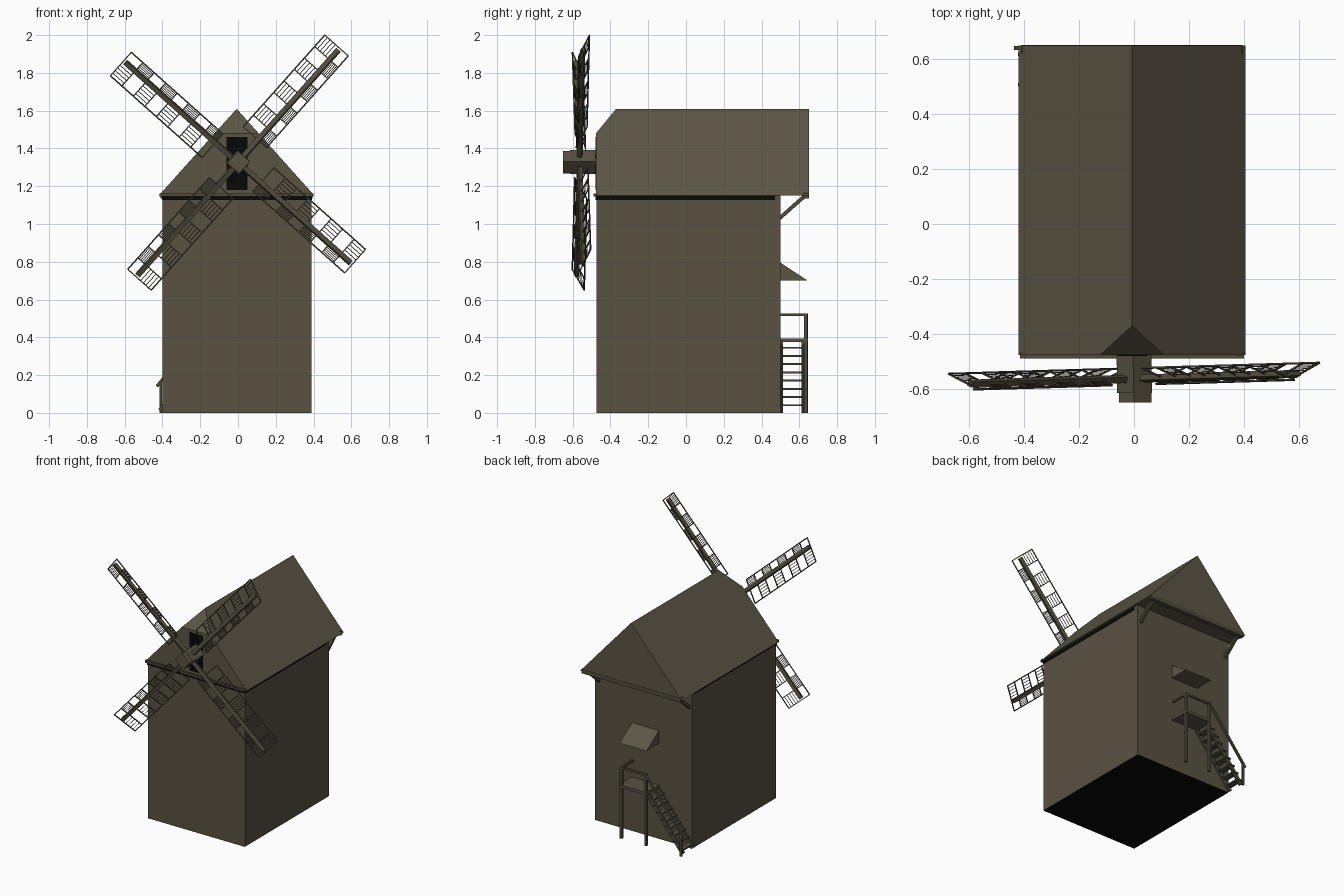
import bpy, bmesh, math
from mathutils import Vector, Matrix

if "Cube" in bpy.data.objects:
    bpy.data.objects.remove(bpy.data.objects["Cube"])


def material(name, rgb):
    m = bpy.data.materials.new(name)
    m.diffuse_color = (*rgb, 1)
    m.use_nodes = True
    m.node_tree.nodes["Principled BSDF"].inputs["Base Color"].default_value = m.diffuse_color
    return m


WOOD = material("weathered_wood", (0.100, 0.085, 0.055))
ROOF = material("roof_boards", (0.108, 0.091, 0.060))
BEAM = material("dark_timber", (0.080, 0.070, 0.046))
BLACK = material("black_opening", (0.002, 0.002, 0.002))


def finish(bm, name, *mats):
    bmesh.ops.recalc_face_normals(bm, faces=bm.faces)
    me = bpy.data.meshes.new(name)
    bm.to_mesh(me)
    bm.free()
    for m in mats:
        me.materials.append(m)
    ob = bpy.data.objects.new(name, me)
    bpy.context.collection.objects.link(ob)
    return ob


def box(bm, lo, hi):
    lo, hi = Vector(lo), Vector(hi)
    size = hi - lo
    mat = Matrix.Translation((lo + hi) / 2) @ Matrix.Diagonal((*size, 1))
    bmesh.ops.create_cube(bm, size=1, matrix=mat)


def beam(bm, a, b, w, h, side=(0, 1, 0)):
    """Bar from a to b: h thick along 'side', w thick across it."""
    a, b = Vector(a), Vector(b)
    x = (b - a).normalized()
    y = x.cross(Vector(side)).normalized()
    z = x.cross(y)
    rot = Matrix((x, y, z)).transposed().to_4x4()
    mat = Matrix.Translation((a + b) / 2) @ rot @ Matrix.Diagonal(((b - a).length, w, h, 1))
    bmesh.ops.create_cube(bm, size=1, matrix=mat)


# mill body, with a dark underside
bm = bmesh.new()
box(bm, (-0.40, -0.475, 0), (0.388, 0.50, 1.15))
bm.normal_update()
for f in bm.faces:
    f.material_index = 1 if f.normal.z < -0.5 else 0
finish(bm, "mill_body", WOOD, BLACK)

# gable roof with clipped front peak
bm = bmesh.new()
L, R, C, F, B = -0.42, 0.405, -0.007, -0.477, 0.65
pts = [(L, F, 1.15), (R, F, 1.15), (0.109, F, 1.48), (-0.123, F, 1.48),
       (C, -0.37, 1.61), (C, B, 1.61), (L, B, 1.15), (R, B, 1.15)]
v = [bm.verts.new(p) for p in pts]
for ids in [(0, 1, 2, 3), (3, 2, 4), (1, 7, 5, 4, 2), (0, 3, 4, 5, 6), (6, 5, 7), (0, 6, 7, 1)]:
    bm.faces.new([v[i] for i in ids])
finish(bm, "roof", ROOF)

# eave boards front and back
bm = bmesh.new()
box(bm, (-0.415, -0.49, 1.145), (0.40, -0.47, 1.162))
box(bm, (-0.41, 0.62, 1.135), (0.395, 0.652, 1.165))
finish(bm, "eave_boards", BEAM)

# shadow gap below the eaves and the shaft opening
bm = bmesh.new()
box(bm, (-0.403, -0.479, 1.128), (0.391, 0.47, 1.148))
finish(bm, "eave_gap", BLACK)
bm = bmesh.new()
box(bm, (-0.06, -0.48, 1.18), (0.05, -0.474, 1.46))
finish(bm, "shaft_opening", BLACK)

# struts carrying the back overhang
bm = bmesh.new()
for x in (-0.375, 0.36):
    beam(bm, (x, 0.495, 1.03), (x, 0.625, 1.145), 0.02, 0.02, (1, 0, 0))
finish(bm, "roof_struts", BEAM)

# shaft and hub cap, turned with the sails
ANG, HUB = math.radians(48.3), Vector((0, -0.563, 1.325))
turn = (math.cos(ANG), 0, math.sin(ANG))
bm = bmesh.new()
beam(bm, (0.002, -0.615, 1.327), (0, -0.45, 1.327), 0.09, 0.09, turn)
beam(bm, (0.004, -0.65, 1.327), (0.004, -0.615, 1.327), 0.084, 0.084, turn)
finish(bm, "sail_shaft", WOOD)

# four lattice sails, pitched and slightly yawed
V0, V1, R0, R1, CELLS = -0.06, 0.106, 0.16, 0.81, 8
PITCH = 0.36
step = (R1 - R0) / CELLS


def sail_maps(k):
    a = ANG + k * math.pi / 2
    u, w = Vector((math.cos(a), 0, math.sin(a))), Vector((-math.sin(a), 0, math.cos(a)))

    def point(r, s):
        p = HUB + u * r + w * s
        p.y += PITCH * s + 0.03 * p.x
        return p
    normal = u.cross(w + Vector((0, PITCH, 0))).normalized()
    return point, normal


for k in range(4):
    P, n = sail_maps(k)
    bm = bmesh.new()
    beam(bm, P(0, 0), P(R1 - 0.01, 0), 0.026, 0.022, n)
    finish(bm, f"sail_spar_{k + 1}", BEAM)
    bm = bmesh.new()
    for s in (V0, V1):
        beam(bm, P(R0, s), P(R1, s), 0.006, 0.006, n)
    for i in range(CELLS + 1):
        r = R0 + i * step
        beam(bm, P(r, V0), P(r, V1), 0.006, 0.006, n)
    # slats in a chequered pattern
    for i in range(CELLS):
        lo, hi = (0.012, V1) if i % 2 else (V0, -0.012)
        for j in range(1, 5):
            s = lo + (hi - lo) * j / 5
            beam(bm, P(R0 + i * step, s), P(R0 + (i + 1) * step, s), 0.003, 0.003, n)
    finish(bm, f"sail_lattice_{k + 1}", BEAM)

# sloped door canopy with triangular cheeks
bm = bmesh.new()
ends = []
for x in (-0.13, 0.09):
    ends.append([bm.verts.new((x, y, z)) for y, z in ((0.5, 0.795), (0.645, 0.70), (0.5, 0.70))])
bm.faces.new(ends[0])
bm.faces.new(ends[1])
for i in range(3):
    j = (i + 1) % 3
    bm.faces.new((ends[0][i], ends[0][j], ends[1][j], ends[1][i]))
finish(bm, "door_canopy", ROOF)

# landing with posts and railing
bm = bmesh.new()
box(bm, (-0.13, 0.50, 0.375), (0.09, 0.645, 0.395))
finish(bm, "landing", WOOD)
bm = bmesh.new()
for x in (-0.12, 0.08):
    box(bm, (x - 0.009, 0.625, 0), (x + 0.009, 0.643, 0.525))
beam(bm, (0.08, 0.50, 0.52), (0.08, 0.64, 0.52), 0.014, 0.014, (1, 0, 0))
beam(bm, (0.08, 0.636, 0.52), (-0.125, 0.636, 0.52), 0.014, 0.014)
# stair handrail and its foot post
beam(bm, (-0.12, 0.64, 0.52), (-0.43, 0.64, 0.14), 0.016, 0.014)
box(bm, (-0.416, 0.633, 0), (-0.402, 0.647, 0.17))
finish(bm, "landing_rails", BEAM)

# stairs running down along the back wall
bm = bmesh.new()
for y in (0.507, 0.618):
    beam(bm, (-0.125, y, 0.37), (-0.41, y, 0.01), 0.03, 0.012)
for i in range(8):
    x, z = -0.15 - i * 0.0345, 0.345 - i * 0.0435
    box(bm, (x - 0.025, 0.502, z - 0.005), (x + 0.02, 0.63, z + 0.005))
finish(bm, "stairs", BEAM)
